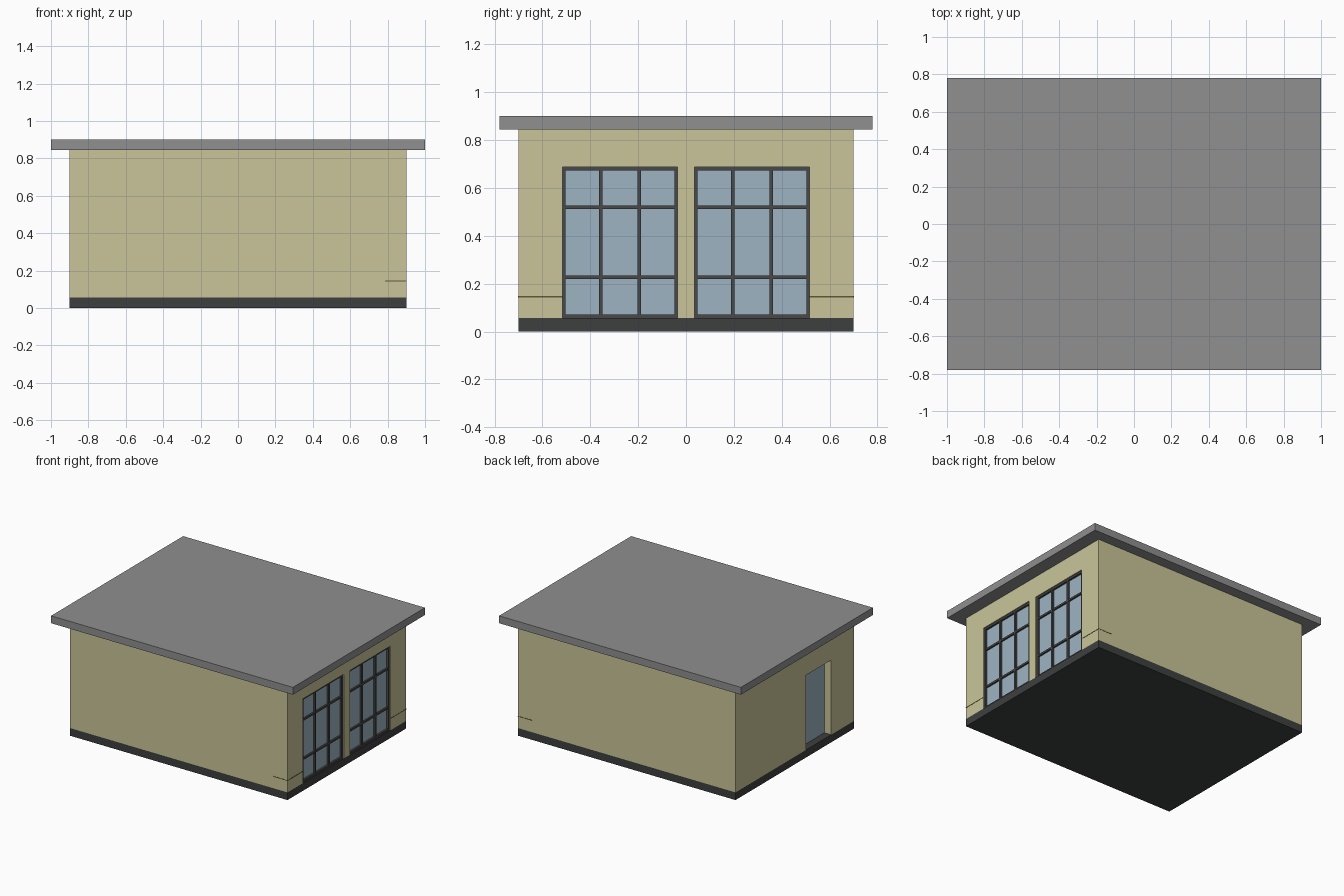
import bpy
import bmesh
from mathutils import Vector

if "Cube" in bpy.data.objects:
    bpy.data.objects.remove(bpy.data.objects["Cube"])


def material(name, srgb):
    mat = bpy.data.materials.new(name)
    mat.diffuse_color = (*[(c / 255) ** 2.2 for c in srgb], 1)
    mat.use_nodes = True
    mat.node_tree.nodes["Principled BSDF"].inputs["Base Color"].default_value = mat.diffuse_color
    return mat


CREAM = material("cream_plaster", (200, 196, 152))
DARK = material("dark_plinth", (64, 65, 65))
ROOF = material("roof_grey", (142, 142, 142))
FRAME = material("frame_grey", (74, 74, 75))
GLASS = material("glass_blue", (155, 178, 192))
LINE = material("trim_brown", (95, 88, 55))


def boxes(name, spans, mat=None):
    """One object made of boxes, each given as (x0, x1, y0, y1, z0, z1)."""
    bm = bmesh.new()
    for x0, x1, y0, y1, z0, z1 in spans:
        verts = bmesh.ops.create_cube(bm, size=1)["verts"]
        size = Vector((x1 - x0, y1 - y0, z1 - z0))
        mid = Vector((x0 + x1, y0 + y1, z0 + z1)) / 2
        for v in verts:
            v.co = v.co * size + mid
    mesh = bpy.data.meshes.new(name)
    bm.to_mesh(mesh)
    bm.free()
    obj = bpy.data.objects.new(name, mesh)
    bpy.context.collection.objects.link(obj)
    if mat:
        mesh.materials.append(mat)
    return obj


HX, HY = 0.9, 0.7            # wall half sizes
BASE, EAVE, TOP = 0.057, 0.845, 0.90
WIN_TOP = 0.687
WIN_Y = [(-0.517, -0.035), (0.035, 0.517)]
DOOR = (-0.43, -0.135, 0.615)

# Plinth, walls and flat overhanging roof
boxes("plinth", [(-HX, HX, -HY, HY, 0, BASE)], DARK)
walls = boxes("walls", [(-HX, HX, -HY, HY, BASE, EAVE)], CREAM)
boxes("roof_slab", [(-1, 1, -0.78, 0.78, EAVE, TOP)], ROOF)

# Window and door recesses cut into the walls
cuts = [(HX - 0.04, HX + 0.1, a, b, BASE - 0.02, WIN_TOP) for a, b in WIN_Y]
cuts.append((-HX - 0.1, -HX + 0.06, DOOR[0], DOOR[1], BASE - 0.02, DOOR[2]))
cutter = boxes("opening_cutter", cuts)
cutter.hide_render = True
cutter.hide_viewport = True
cut = walls.modifiers.new("openings", "BOOLEAN")
cut.operation = "DIFFERENCE"
cut.solver = "EXACT"
cut.object = cutter

# Gridded windows on the right side
for side, (a, b) in zip(("front", "back"), WIN_Y):
    x0, x1, t = HX - 0.035, HX - 0.008, 0.014
    bars = [(x0, x1, a, a + t, BASE, WIN_TOP), (x0, x1, b - t, b, BASE, WIN_TOP)]
    bars += [(x0, x1, a + t, b - t, z, z + t) for z in (BASE, WIN_TOP - t)]
    for i in (1, 2):
        y = a + (b - a) * i / 3
        bars.append((x0, x1 - 0.001, y - 0.008, y + 0.008, BASE + t, WIN_TOP - t))
    for z in (0.227, 0.519):
        bars.append((x0, x1 - 0.002, a + t, b - t, z - 0.007, z + 0.007))
    boxes(side + "_window_frame", bars, FRAME)
    boxes(side + "_window_glass",
          [(HX - 0.039, HX - 0.022, a, b, BASE, WIN_TOP)], GLASS)

# Recessed glass door on the left side
boxes("door_glass", [(-HX + 0.056, -HX + 0.07, DOOR[0], DOOR[1], BASE, DOOR[2])], GLASS)

# Thin trim line wrapping the two window-side corners
e, z0, z1 = 0.0015, 0.143, 0.148
trim = []
for s in (-1, 1):
    ya, yb = sorted((s * 0.517, s * (HY + e)))
    trim.append((HX - 0.004, HX + e, ya, yb, z0, z1))
    ya, yb = sorted((s * (HY - 0.004), s * (HY + e)))
    trim.append((0.785, HX - 0.004, ya, yb, z0, z1))
boxes("corner_trim", trim, LINE)
